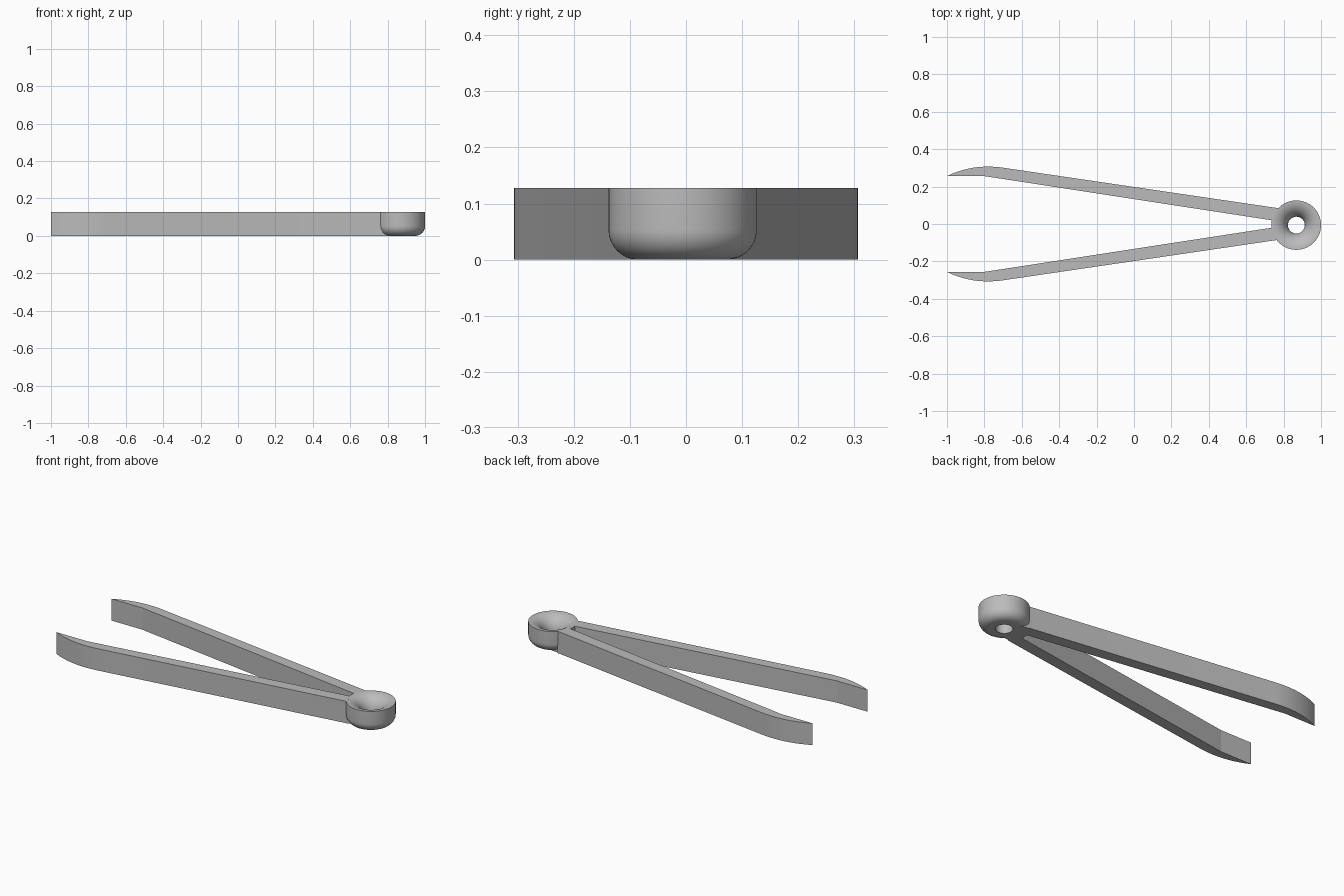
import bpy, bmesh
from math import cos, sin, pi, radians
from mathutils import Vector

cube = bpy.data.objects.get("Cube")
if cube:
    bpy.data.objects.remove(cube)

HEIGHT = 0.128
HUB = Vector((0.868, -0.006))
HUB_R, HOLE_R, FILLET = 0.132, 0.045, 0.053

metal = bpy.data.materials.new("grey metal")
metal.use_nodes = True
GREY = (0.5, 0.5, 0.5, 1)
metal.diffuse_color = GREY
metal.node_tree.nodes["Principled BSDF"].inputs["Base Color"].default_value = GREY


def finish(name, bm, angle):
    bmesh.ops.recalc_face_normals(bm, faces=bm.faces)
    mesh = bpy.data.meshes.new(name)
    bm.to_mesh(mesh)
    bm.free()
    obj = bpy.data.objects.new(name, mesh)
    bpy.context.collection.objects.link(obj)
    mesh.materials.append(metal)
    bpy.ops.object.select_all(action="DESELECT")
    obj.select_set(True)
    bpy.context.view_layer.objects.active = obj
    bpy.ops.object.shade_smooth_by_angle(angle=radians(angle))
    return obj


def prism(name, outline, height, angle=6):
    bm = bmesh.new()
    base = bm.faces.new([bm.verts.new((x, y, 0)) for x, y in outline])
    top = bmesh.ops.extrude_face_region(bm, geom=[base])["geom"]
    verts = [v for v in top if isinstance(v, bmesh.types.BMVert)]
    bmesh.ops.translate(bm, vec=(0, 0, height), verts=verts)
    return finish(name, bm, angle)


def arc(cx, cy, r, start, end, steps):
    angles = [radians(start + (end - start) * i / steps) for i in range(steps + 1)]
    return [(cx + r * cos(a), cy + r * sin(a)) for a in angles]


# Arms: curved outer tip, tapering straight shank, end cut to follow the hub
tip, bend, shoulder = Vector((-1, 0.256)), Vector((-0.863, 0.324)), Vector((-0.70, 0.301))
steps = 16
outer = []
for i in range(steps + 1):
    t = i / steps
    outer.append(tuple(tip * (1 - t) ** 2 + bend * 2 * t * (1 - t) + shoulder * t * t))
inner = [(0.736, 0), (0.736, 0.02), (-0.8, 0.256)]
half = outer + [(0.762, 0.086)] + arc(HUB.x, 0, 0.125, 137, 180, 8) + inner
for side, name in ((1, "back_arm"), (-1, "front_arm")):
    prism(name, [(x, y * side) for x, y in half], HEIGHT)

# Neck: the arm roots carried under the rounded hub edge
prism("neck", [(0.738, -0.082), (0.82, -0.076), (0.82, 0.076), (0.738, 0.082)], 0.06)

# Hub: filleted cup with a horn-shaped mouth running into a round hole
mouth = HUB_R - HOLE_R
profile = [(HOLE_R, 0)]
profile += arc(HUB_R - FILLET, FILLET, FILLET, -90, 0, 12)
profile += arc(HUB_R, HEIGHT - mouth, mouth, 90, 180, 20)
bm = bmesh.new()
ring = [bm.verts.new((HUB.x + r, HUB.y, z)) for r, z in profile]
edges = [bm.edges.new((a, b)) for a, b in zip(ring, ring[1:] + ring[:1])]
bmesh.ops.spin(bm, geom=ring + edges, cent=(HUB.x, HUB.y, 0), axis=(0, 0, 1),
               angle=2 * pi, steps=72, use_merge=True)
bmesh.ops.remove_doubles(bm, verts=bm.verts, dist=1e-5)
finish("hub", bm, 35)
